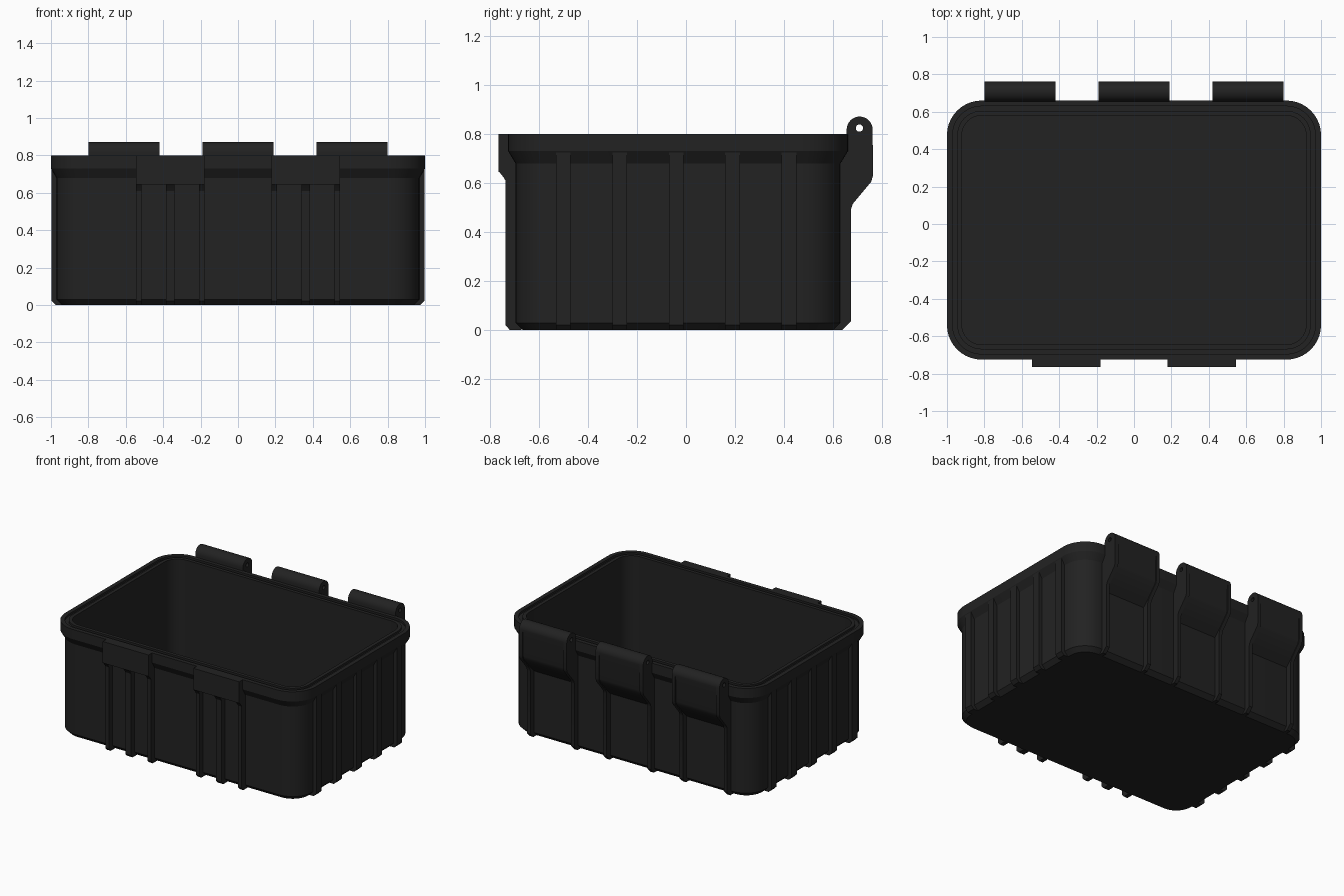
import bpy, bmesh
from math import sin, cos, pi
from mathutils import Matrix

cube = bpy.data.objects.get("Cube")
if cube:
    bpy.data.objects.remove(cube)

plastic = bpy.data.materials.new("black_plastic")
COLOUR = (0.016, 0.016, 0.016, 1)
plastic.use_nodes = True
plastic.diffuse_color = COLOUR
bsdf = next(n for n in plastic.node_tree.nodes if n.type == 'BSDF_PRINCIPLED')
bsdf.inputs["Base Color"].default_value = COLOUR

HALF_X, FRONT, BACK, RADIUS, TOP = 1.0, -0.725, 0.66, 0.185, 0.8


def add_object(name, mesh):
    mesh.materials.clear()
    mesh.materials.append(plastic)
    ob = bpy.data.objects.new(name, mesh)
    bpy.context.collection.objects.link(ob)
    bpy.ops.object.select_all(action='DESELECT')
    ob.select_set(True)
    bpy.context.view_layer.objects.active = ob
    bpy.ops.object.shade_smooth_by_angle(angle=0.5)
    return ob


def arc(cx, cy, r, start, end, steps):
    angles = [start + (end - start) * i / steps for i in range(steps + 1)]
    return [(cx + r * cos(a), cy + r * sin(a)) for a in angles]


def rounded_outline(inset):
    """Rim outline moved inwards by inset."""
    r = RADIUS - inset
    x, y0, y1 = HALF_X - RADIUS, FRONT + RADIUS, BACK - RADIUS
    corners = [(x, y1), (-x, y1), (-x, y0), (x, y0)]
    return [p for k, (cx, cy) in enumerate(corners)
            for p in arc(cx, cy, r, k * pi / 2, (k + 1) * pi / 2, 10)]


def prism(name, profile, centre, width, along='X', holes=()):
    """Flat profile (out, z) given a width along x or y."""
    curve = bpy.data.curves.new(name, 'CURVE')
    curve.dimensions, curve.fill_mode, curve.extrude = '2D', 'BOTH', width / 2
    for loop in (profile, *holes):
        spline = curve.splines.new('POLY')
        spline.points.add(len(loop) - 1)
        for point, (u, v) in zip(spline.points, loop):
            point.co = (u, v, 0, 1)
        spline.use_cyclic_u = True
    temp = bpy.data.objects.new(name + "_curve", curve)
    bpy.context.collection.objects.link(temp)
    graph = bpy.context.evaluated_depsgraph_get()
    mesh = bpy.data.meshes.new_from_object(temp.evaluated_get(graph))
    bpy.data.objects.remove(temp)
    if along == 'X':
        frame = Matrix(((0, 0, 1, centre), (1, 0, 0, 0), (0, 1, 0, 0), (0, 0, 0, 1)))
    else:
        frame = Matrix(((1, 0, 0, 0), (0, 0, -1, centre), (0, 1, 0, 0), (0, 0, 0, 1)))
    mesh.transform(frame)
    return add_object(name, mesh)


# Hollow tub: chamfered foot, flared rim with a seal groove, inner wall and floor
section = [(0.06, 0), (0.03, 0.03), (0.03, 0.68), (0, 0.73), (0, TOP), (0.03, TOP),
           (0.03, 0.785), (0.055, 0.785), (0.055, TOP), (0.08, TOP), (0.08, 0.04)]
bm = bmesh.new()
rings = [[bm.verts.new((x, y, z)) for x, y in rounded_outline(d)] for d, z in section]
for low, high in zip(rings, rings[1:]):
    for i in range(len(low)):
        j = (i + 1) % len(low)
        bm.faces.new((low[i], low[j], high[j], high[i]))
bm.faces.new(rings[0][::-1])
bm.faces.new(rings[-1])
bmesh.ops.recalc_face_normals(bm, faces=bm.faces)
tub = bpy.data.meshes.new("tub")
bm.to_mesh(tub)
bm.free()
add_object("tub", tub)

# Upright ribs on both ends
for side, label in ((1, "left"), (-1, "right")):
    rib = [(0.94, 0), (0.975, 0), (0.997, 0.022), (0.997, 0.73), (0.94, 0.73)]
    for i in range(5):
        prism(f"{label}_rib_{i + 1}", [(side * x, z) for x, z in rib],
              -0.5 + 0.23 * i, 0.06, 'Y')

# Latch plates on the front, each over three ribs
plate = [(-0.765, TOP), (-0.725, TOP), (-0.725, 0.73), (-0.69, 0.7),
         (-0.69, 0.645), (-0.765, 0.645)]
front_rib = [(-0.67, 0), (-0.717, 0), (-0.736, 0.02), (-0.736, 0.61),
             (-0.745, 0.625), (-0.762, 0.646), (-0.67, 0.646)]
for side, label in ((1, "left"), (-1, "right")):
    prism(f"{label}_latch_plate", plate, side * 0.362, 0.366)
    for i, (x, w) in enumerate(((0.194, 0.03), (0.362, 0.045), (0.53, 0.03))):
        prism(f"{label}_latch_rib_{i + 1}", front_rib, side * x, w)

# Three hinge knuckles on the back, with cheeks running down as ribs
knuckle_top = arc(0.708, 0.818, 0.053, pi, 0, 16)
pin_hole = arc(0.707, 0.824, 0.015, 0, pi * 1.875, 15)
cheek = knuckle_top + [(0.762, 0.63), (0.755, 0.605), (0.68, 0.515), (0.672, 0.49),
                       (0.672, 0.035), (0.637, 0), (0.6, 0), (0.6, 0.68), (0.655, 0.73)]
middle = knuckle_top + [(0.754, 0.78), (0.754, 0.63), (0.747, 0.605), (0.67, 0.515),
                        (0.62, 0.465), (0.6, 0.68), (0.655, 0.73)]
WIDTH, CHEEK = 0.38, 0.027
for x, label in ((0.61, "left"), (0, "centre"), (-0.61, "right")):
    prism(f"{label}_hinge", middle, x, WIDTH - 2 * CHEEK, holes=[pin_hole])
    for s, end in ((1, "outer"), (-1, "inner")):
        prism(f"{label}_hinge_{end}_cheek", cheek, x + s * (WIDTH - CHEEK) / 2,
              CHEEK, holes=[pin_hole])
